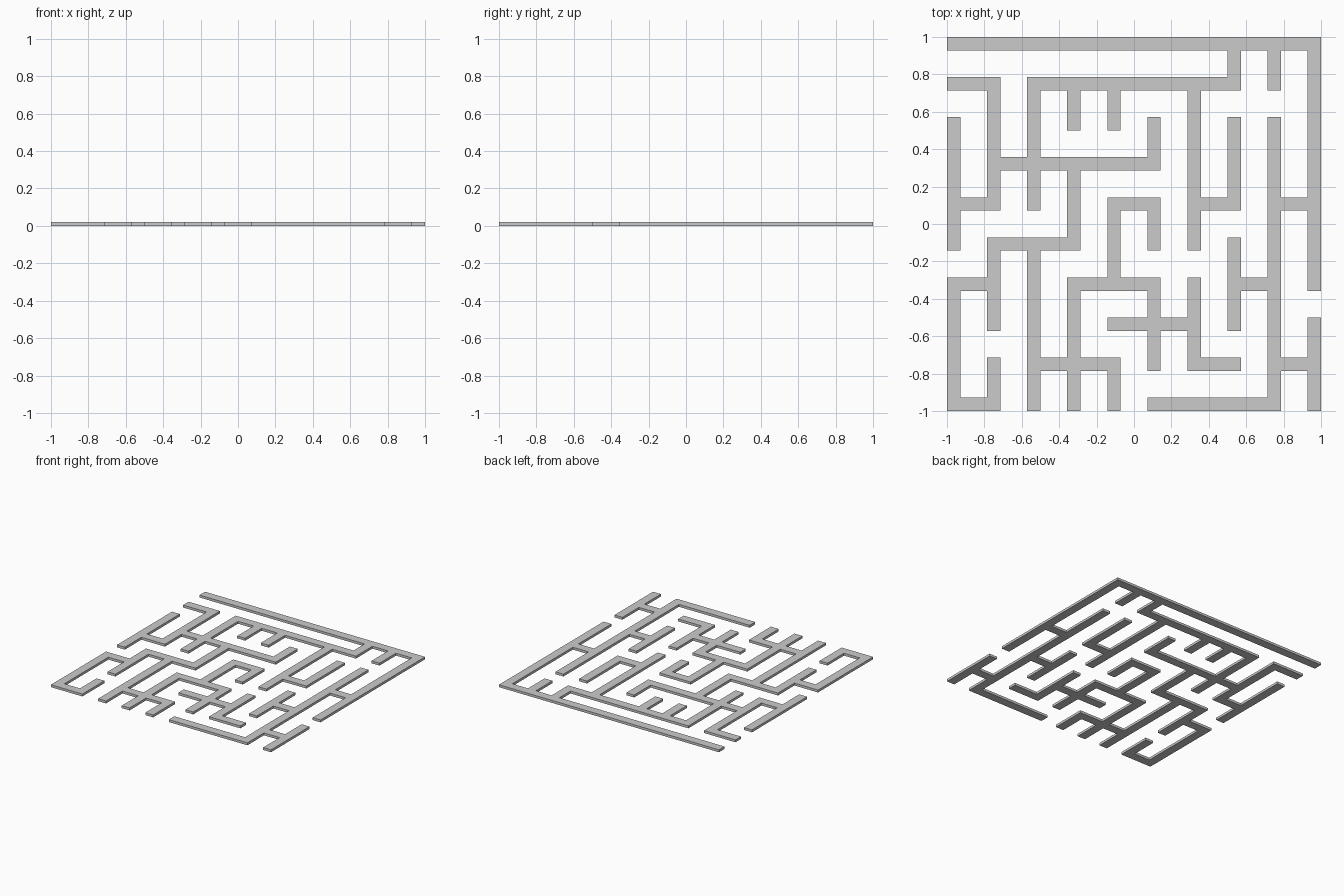
import bpy, bmesh

if "Cube" in bpy.data.objects:
    bpy.data.objects.remove(bpy.data.objects["Cube"])

N = 28              # fine cells per side; wall nodes sit on every third cell
CELL = 2.0 / N
HEIGHT = 0.02

# Walls running along x: node row -> (first node, last node)
rows = {
    9: [(0, 9)], 8: [(0, 1), (2, 7)], 6: [(1, 5)],
    5: [(0, 1), (4, 5), (6, 7), (8, 9)], 4: [(1, 3)],
    3: [(0, 1), (3, 5), (7, 8)], 2: [(4, 6)],
    1: [(2, 4), (6, 7), (8, 9)], 0: [(0, 1), (5, 8)],
}
# Walls running along y: node column -> (first node, last node)
columns = {
    0: [(0, 3), (4, 7)], 1: [(0, 1), (2, 4), (5, 8)], 2: [(0, 4), (5, 8)],
    3: [(0, 3), (4, 6), (7, 8)], 4: [(0, 1), (3, 5), (7, 8)],
    5: [(1, 3), (4, 5), (6, 7)], 6: [(1, 3), (4, 8)],
    7: [(2, 4), (5, 7), (8, 9)], 8: [(0, 7), (8, 9)], 9: [(0, 2), (3, 9)],
}

# Mark every fine cell covered by a wall
cells = set()
for j, runs in rows.items():
    for a, b in runs:
        cells.update((x, 3 * j) for x in range(3 * a, 3 * b + 1))
for i, runs in columns.items():
    for a, b in runs:
        cells.update((3 * i, y) for y in range(3 * a, 3 * b + 1))

# Flat plan with shared corners, facing down
bm = bmesh.new()
corners = {}


def corner(x, y):
    if (x, y) not in corners:
        corners[x, y] = bm.verts.new((x * CELL - 1, y * CELL - 1, 0))
    return corners[x, y]


for x, y in sorted(cells):
    bm.faces.new([corner(x, y), corner(x, y + 1),
                  corner(x + 1, y + 1), corner(x + 1, y)])

# Raise the walls, then merge coplanar faces into clean outlines
top = bmesh.ops.extrude_face_region(bm, geom=bm.faces[:], use_keep_orig=True)
bmesh.ops.translate(bm, vec=(0, 0, HEIGHT),
                    verts=[g for g in top["geom"] if isinstance(g, bmesh.types.BMVert)])
bmesh.ops.recalc_face_normals(bm, faces=bm.faces[:])
bmesh.ops.dissolve_limit(bm, angle_limit=0.01, verts=bm.verts[:], edges=bm.edges[:])

mesh = bpy.data.meshes.new("maze_walls")
bm.to_mesh(mesh)
bm.free()
maze = bpy.data.objects.new("maze_walls", mesh)
bpy.context.collection.objects.link(maze)
